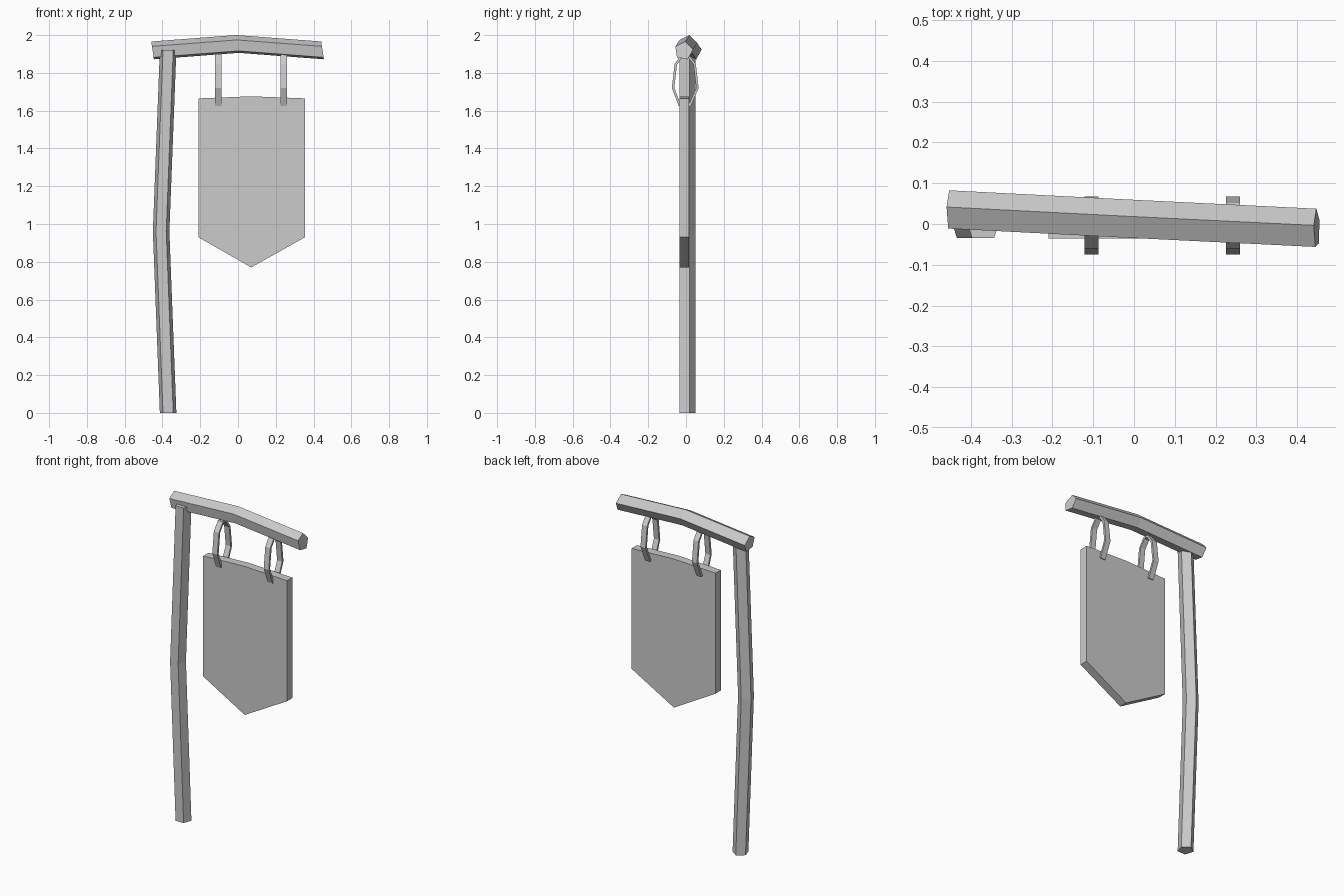
import bpy, bmesh
from math import radians, sin, cos
from mathutils import Vector

cube = bpy.data.objects.get("Cube")
if cube:
    bpy.data.objects.remove(cube, do_unlink=True)

grey = bpy.data.materials.new("plain grey")
grey.use_nodes = True
grey.diffuse_color = (0.6, 0.6, 0.6, 1)
grey.node_tree.nodes["Principled BSDF"].inputs["Base Color"].default_value = (0.6, 0.6, 0.6, 1)


def loft(name, rings):
    """Skin a list of matching point loops and cap both ends."""
    bm = bmesh.new()
    loops = [[bm.verts.new(p) for p in ring] for ring in rings]
    n = len(loops[0])
    for a, b in zip(loops, loops[1:]):
        for i in range(n):
            j = (i + 1) % n
            bm.faces.new((a[i], a[j], b[j], b[i]))
    bm.faces.new(loops[0])
    bm.faces.new(loops[-1])
    bmesh.ops.recalc_face_normals(bm, faces=bm.faces)
    mesh = bpy.data.meshes.new(name)
    bm.to_mesh(mesh)
    bm.free()
    mesh.materials.append(grey)
    obj = bpy.data.objects.new(name, mesh)
    bpy.context.collection.objects.link(obj)
    return obj


def pentagon(radius, start):
    return [(radius * cos(radians(start + 72 * i)), radius * sin(radians(start + 72 * i)))
            for i in range(5)]


# Bent upright post
post_path = [(-0.37, 0.0), (-0.407, 0.96), (-0.37, 1.92)]
loft("post", [[(x + u, 0.003 + v, z) for u, v in pentagon(0.046, 90)]
              for x, z in post_path])

# Arched crossbeam, slightly turned, with raked ends
beam_path = [(-0.452, 0.033, 1.917), (-0.003, 0.01, 1.951), (0.448, -0.012, 1.917)]
loft("crossbeam", [[(x - 0.15 * v, y + u, z + v) for u, v in pentagon(0.05, 80)]
                   for x, y, z in beam_path])

# Hanging banner with a pointed lower edge
outline = [(-0.21, 1.665), (0.07, 1.676), (0.355, 1.665),
           (0.355, 0.93), (0.07, 0.77), (-0.21, 0.93)]
loft("banner", [[(x, y, z) for x, z in outline] for y in (-0.035, 0.016)])

# Strap loops joining the banner to the beam
strap_path = [(-0.038, 1.624), (-0.075, 1.72), (-0.06, 1.848), (-0.022, 1.9),
              (0.014, 1.9), (0.052, 1.848), (0.067, 1.72), (0.024, 1.62)]
middle = Vector((-0.004, 1.75))
for side, cx in (("right", -0.104), ("left", 0.243)):
    rings = []
    for k, p in enumerate(strap_path):
        p = Vector(p)
        before = Vector(strap_path[max(k - 1, 0)])
        after = Vector(strap_path[min(k + 1, len(strap_path) - 1)])
        along = (after - before).normalized()
        inward = Vector((along.y, -along.x))
        if inward.dot(middle - p) < 0:
            inward.negate()
        q = p + inward * 0.013
        rings.append([(cx - 0.017, *p), (cx + 0.017, *p), (cx + 0.017, *q), (cx - 0.017, *q)])
    loft(side + "_strap", rings)
